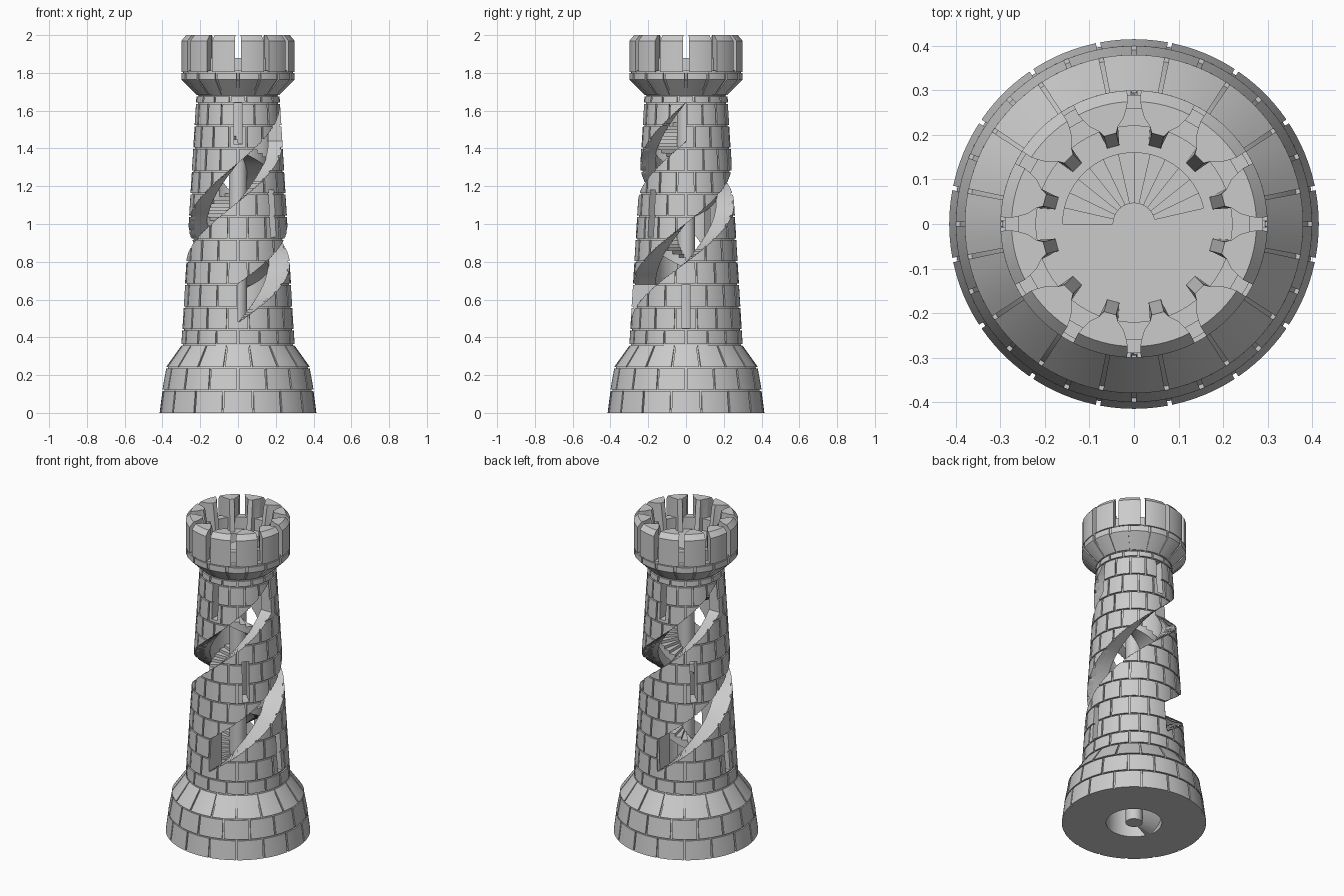
import bpy, bmesh
from math import pi, sin, cos, radians

if "Cube" in bpy.data.objects:
    bpy.data.objects.remove(bpy.data.objects["Cube"])

def pt(r, a, z):
    return (r * cos(a), r * sin(a), z)

def finish(bm, name):
    bmesh.ops.recalc_face_normals(bm, faces=bm.faces)
    me = bpy.data.meshes.new(name)
    bm.to_mesh(me)
    bm.free()
    ob = bpy.data.objects.new(name, me)
    bpy.context.collection.objects.link(ob)
    return ob

def sweep(bm, sections, closed=False):
    """Skin a list of equal-length closed sections; cap the ends if open."""
    rings = [[bm.verts.new(p) for p in s] for s in sections]
    n = len(rings[0])
    pairs = list(zip(rings, rings[1:])) + ([(rings[-1], rings[0])] if closed else [])
    for a, b in pairs:
        for i in range(n):
            j = (i + 1) % n
            bm.faces.new((a[i], a[j], b[j], b[i]))
    if not closed:
        bm.faces.new(rings[0])
        bm.faces.new(rings[-1])

def arc_solid(bm, profile, a0, a1, segs):
    """Turn an (r, z) profile through an angle range."""
    sweep(bm, [[pt(r, a0 + (a1 - a0) * k / segs, z) for r, z in profile]
               for k in range(segs + 1)])

def activate(ob):
    bpy.ops.object.select_all(action='DESELECT')
    ob.select_set(True)
    bpy.context.view_layer.objects.active = ob

def smooth(ob):
    activate(ob)
    bpy.ops.object.shade_smooth_by_angle(angle=radians(25))

# Hollow wall behind the bricks (mortar surface)
FLOOR, INNER, M = 1.805, 0.16, 0.010
wall_profile = [(INNER, 0), (.415 - M, 0), (.40 - M, .12), (.38 - M, .24), (.30 - M, .36),
                (.22 - M, 1.68), (.30 - M, 1.765), (.30 - M, 1.812), (.26, 1.812),
                (.26, 1.88), (.22, 1.88), (.22, FLOOR), (INNER, FLOOR)]
bm = bmesh.new()
N = 96
sweep(bm, [[pt(r, 2 * pi * k / N, z) for r, z in wall_profile] for k in range(N)], closed=True)
wall = finish(bm, "tower_wall")

# Brick courses, 16 per ring, alternately staggered
def shaft_r(z):
    return .30 + (z - .36) * (.22 - .30) / (1.68 - .36)

rows = [(0, .12, .415, .40), (.12, .24, .40, .38), (.24, .36, .38, .30)]
levels = [.36, .44] + [.56 + .12 * i for i in range(10)] + [1.68]
rows += [(a, b, shaft_r(a), shaft_r(b)) for a, b in zip(levels, levels[1:])]
rows += [(1.68, 1.765, .22, .30)]
bm = bmesh.new()
step = 2 * pi / 16
for i, (z0, z1, r0, r1) in enumerate(rows):
    g = .004
    b0 = 0 if i == 0 else z0 + g
    b1 = z1 if i == len(rows) - 1 else z1 - g
    prof = [(r0 - .03, b0), (r0, b0), (r1, b1), (r1 - .03, b1)]
    if i == len(rows) - 1:
        prof = prof[:3] + [(.30, 1.80), (.27, 1.80), (.27, b1)]
    da = .005 / r0
    for k in range(16):
        a = (k - .5 * (i % 2 == 0)) * step
        arc_solid(bm, prof, a + da, a + step - da, 6)
bricks = finish(bm, "bricks")

# Cutter: two rising helical openings and six arrow slits
bm = bmesh.new()
for start in (-pi / 2, pi / 2):
    secs = []
    for k in range(73):
        t = 1.5 * pi * k / 72
        z = .48 + 1.28 * t / (2 * pi)
        secs.append([pt(.10, start + t, z), pt(.5, start + t, z),
                     pt(.5, start + t, z + .2), pt(.10, start + t, z + .2)])
    sweep(bm, secs)
for deg, z0, z1 in ((0, .45, .68), (-45, .93, 1.18), (-90, 1.42, 1.64)):
    for half in (0, pi):
        a = radians(deg) + half
        secs = []
        for r in (.10, .42):
            secs.append([(r * cos(a) - s * sin(a), r * sin(a) + s * cos(a), z)
                         for s, z in ((-.02, z0), (.02, z0), (.02, z1), (-.02, z1))])
        sweep(bm, secs)
cutter = finish(bm, "opening_cutter")
cutter.hide_render = True
for ob in (wall, bricks):
    mod = ob.modifiers.new("openings", 'BOOLEAN')
    mod.operation = 'DIFFERENCE'
    mod.solver = 'EXACT'
    mod.object = cutter
    activate(ob)
    bpy.ops.object.modifier_apply(modifier=mod.name)
    smooth(ob)
bpy.data.objects.remove(cutter)

# Twelve merlons, each with a tapered inner buttress
bm = bmesh.new()
for k in range(12):
    c = radians(15 + 30 * k)
    secs = []
    for z, ro, tip in ((FLOOR, .30, .18), (1.97, .30, .203), (2.0, .275, .208)):
        ha = radians(15) - .015 / .29
        outer = [pt(ro, c + ha * u / 3, z) for u in range(-3, 4)]
        inner = [pt(r, c + w / r, z) for r, w in
                 ((.258, .050), (.24, .040), (.222, .022), (tip, .014))]
        mirror = [pt(r, c - w / r, z) for r, w in
                  ((tip, .014), (.222, .022), (.24, .040), (.258, .050))]
        secs.append(outer + inner + mirror)
    sweep(bm, secs)
smooth(finish(bm, "merlons"))

# Spiral stair: flat treads over a smooth sloping underside
bm = bmesh.new()
d, rise = 2 * pi / 28, .5 / 28
for i in range(100):
    z = FLOOR - i * rise
    if z < .01:
        break
    lo0, lo1 = max(0, z - .04), max(0, z - .04 - rise)
    secs = []
    for u in range(3):
        a, lo = (i + u / 2) * d, lo0 + (lo1 - lo0) * u / 2
        secs.append([pt(.04, a, lo), pt(.165, a, lo), pt(.165, a, z), pt(.04, a, z)])
    sweep(bm, secs)
finish(bm, "spiral_stair")

# Central newel column
bm = bmesh.new()
sweep(bm, [[pt(.048, 2 * pi * k / 32, z) for k in range(32)] for z in (0, FLOOR)])
smooth(finish(bm, "stair_column"))

# Half-round landing on the roof
bm = bmesh.new()
arc_solid(bm, [(.04, FLOOR - .05), (.165, FLOOR - .05), (.165, FLOOR), (.04, FLOOR)],
          pi, 2 * pi, 32)
finish(bm, "roof_landing")
